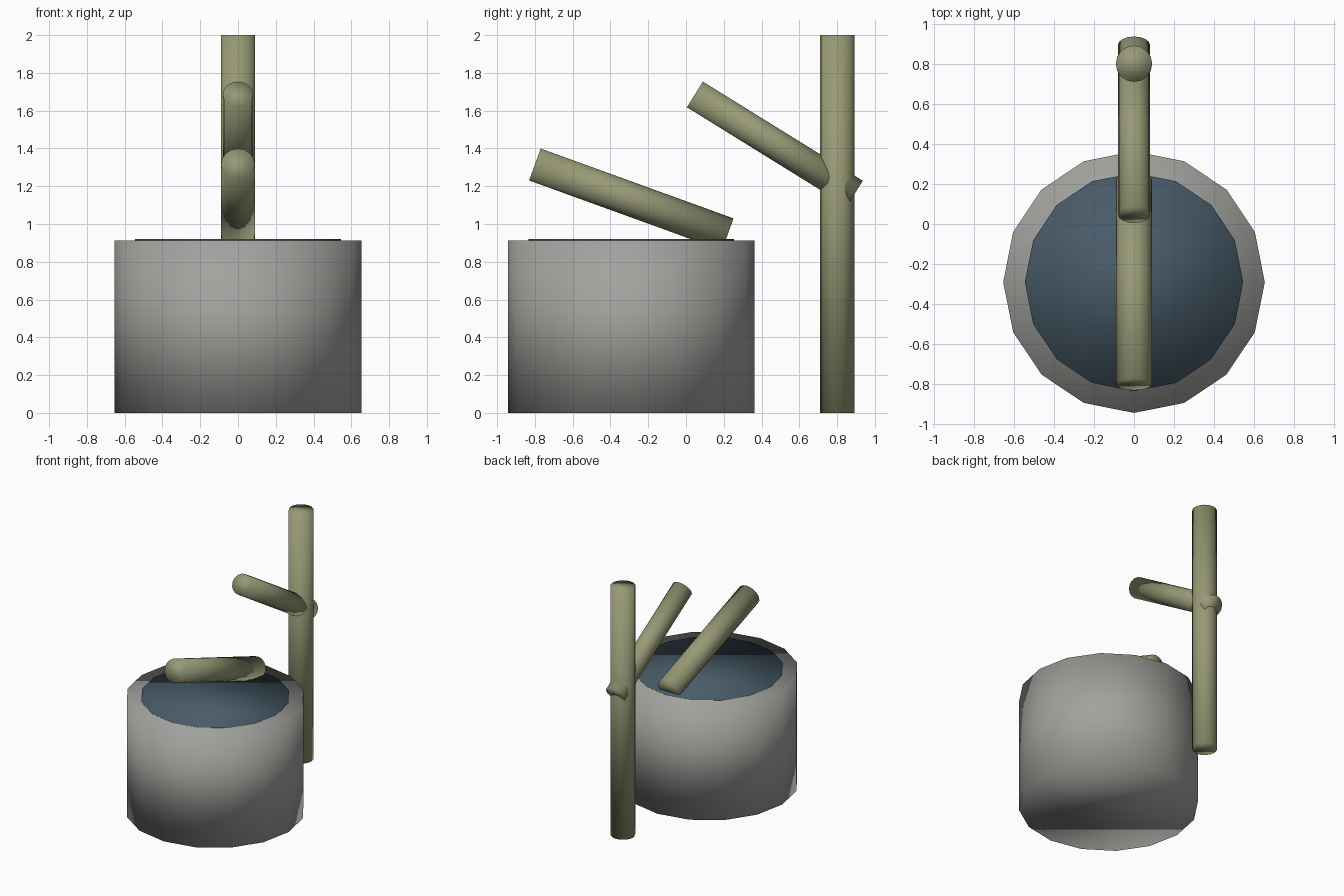
import bpy, bmesh
from mathutils import Vector, Matrix

if "Cube" in bpy.data.objects:
    bpy.data.objects.remove(bpy.data.objects["Cube"])


def material(name, rgb):
    m = bpy.data.materials.new(name)
    m.diffuse_color = (*rgb, 1)
    m.use_nodes = True
    m.node_tree.nodes["Principled BSDF"].inputs["Base Color"].default_value = m.diffuse_color
    return m


def rod(name, start, end, radius, mat, sides=16):
    """Capped, fully smooth-shaded cylinder between two points."""
    a, b = Vector(start), Vector(end)
    axis = b - a
    turn = Vector((0, 0, 1)).rotation_difference(axis).to_matrix().to_4x4()
    bm = bmesh.new()
    bmesh.ops.create_cone(bm, cap_ends=True, segments=sides, radius1=radius,
                          radius2=radius, depth=axis.length,
                          matrix=Matrix.Translation((a + b) / 2) @ turn)
    for f in bm.faces:
        f.smooth = True
    me = bpy.data.meshes.new(name)
    bm.to_mesh(me)
    bm.free()
    me.materials.append(mat)
    ob = bpy.data.objects.new(name, me)
    bpy.context.collection.objects.link(ob)
    return ob


stone = material("stone", (0.36, 0.36, 0.34))
bamboo = material("bamboo", (0.31, 0.32, 0.18))
water = material("water", (0.065, 0.105, 0.14))

# Stone basin with a thin disc of water on top
rod("basin", (0, -0.29, 0), (0, -0.29, 0.912), 0.653, stone)
rod("water_surface", (0, -0.29, 0.90), (0, -0.29, 0.921), 0.545, water)

# Upright bamboo post, the spout through it, and the tube resting on the basin
rod("post", (0, 0.80, 0), (0, 0.80, 2.0), 0.091, bamboo)
rod("spout", (0, 0.894, 1.161), (0, 0.047, 1.686), 0.08, bamboo)
rod("resting_tube", (0, 0.221, 0.945), (0, -0.80, 1.315), 0.09, bamboo)
